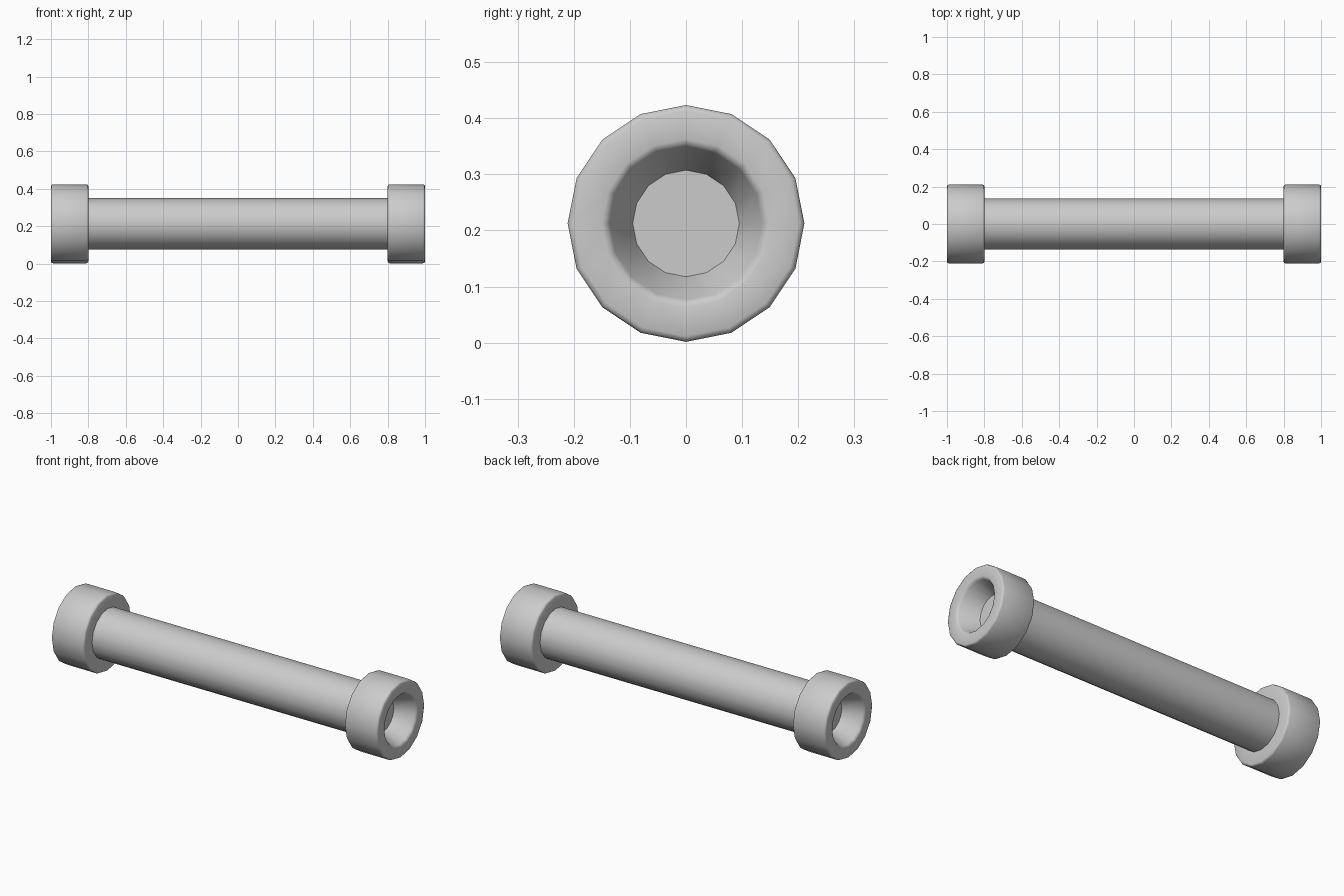
import bpy, bmesh, math

if "Cube" in bpy.data.objects:
    bpy.data.objects.remove(bpy.data.objects["Cube"])

SIDES = 16
CENTRE_Z = 0.2125


def lathe_x(name, profile, smooth_angle):
    """Revolve (x, radius) points around the x axis; radius 0 closes to a pole."""
    bm = bmesh.new()
    rings = []
    for x, r in profile:
        rings.append([bm.verts.new((x, r * math.cos(2 * math.pi * i / SIDES),
                                    r * math.sin(2 * math.pi * i / SIDES)))
                      for i in range(SIDES)])
    for a, b in zip(rings, rings[1:]):
        for i in range(SIDES):
            j = (i + 1) % SIDES
            bm.faces.new((a[i], a[j], b[j], b[i]))
    # Flat floor at both ends of the profile
    bm.faces.new(rings[0])
    bm.faces.new(rings[-1])
    bmesh.ops.recalc_face_normals(bm, faces=bm.faces)
    mesh = bpy.data.meshes.new(name)
    bm.to_mesh(mesh)
    bm.free()
    obj = bpy.data.objects.new(name, mesh)
    bpy.context.collection.objects.link(obj)
    obj.location.z = CENTRE_Z
    bpy.context.view_layer.objects.active = obj
    obj.select_set(True)
    bpy.ops.object.shade_smooth_by_angle(angle=math.radians(smooth_angle))
    obj.select_set(False)
    return obj


# Half profile: tapered socket, rounded collar rim, collar back, shaft
half = [(0.89, 0.095), (0.988, 0.136), (0.997, 0.142), (1.0, 0.150),
        (1.0, 0.201), (0.997, 0.208), (0.99, 0.211),
        (0.81, 0.211), (0.803, 0.208), (0.80, 0.201),
        (0.80, 0.137)]
profile = half + [(-x, r) for x, r in reversed(half)]

# Pipe bar with a socketed collar on each end
lathe_x("collared_bar", profile, 50)
